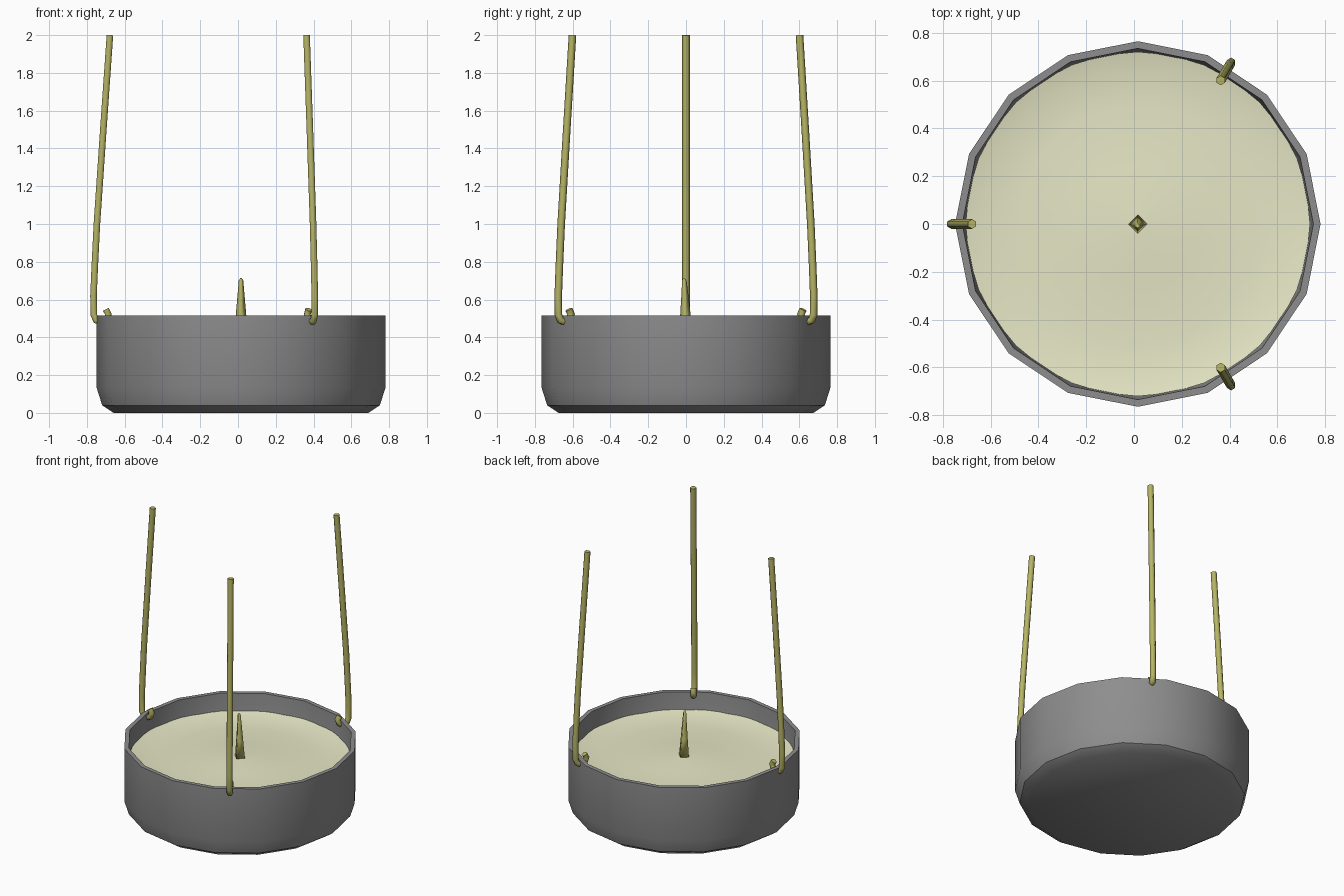
import bpy, bmesh
from math import sin, cos, pi, radians
from mathutils import Vector

if "Cube" in bpy.data.objects:
    bpy.data.objects.remove(bpy.data.objects["Cube"])

CENTRE = Vector((0.016, 0, 0))


def material(name, rgb):
    m = bpy.data.materials.new(name)
    m.use_nodes = True
    m.diffuse_color = (*rgb, 1)
    m.node_tree.nodes["Principled BSDF"].inputs["Base Color"].default_value = (*rgb, 1)
    return m


grey = material("grey stone", (0.27, 0.27, 0.27))
cream = material("cream wax", (0.86, 0.86, 0.61))
olive = material("olive rope", (0.47, 0.46, 0.13))


def lathe(name, profile, sides, mat, angle=36, lean=0):
    """Spin (radius, z) pairs round the centre axis and cap both ends."""
    bm = bmesh.new()
    rings = []
    for i, (r, z) in enumerate(profile):
        offset = CENTRE + Vector((0, lean * i, z))
        rings.append([bm.verts.new(offset + Vector((r * cos(2 * pi * k / sides),
                                                    r * sin(2 * pi * k / sides), 0)))
                      for k in range(sides)])
    for a, b in zip(rings, rings[1:]):
        for k in range(sides):
            n = (k + 1) % sides
            bm.faces.new((a[k], a[n], b[n], b[k]))
    bm.faces.new(rings[0][::-1])
    bm.faces.new(rings[-1])
    bmesh.ops.recalc_face_normals(bm, faces=bm.faces)
    me = bpy.data.meshes.new(name)
    bm.to_mesh(me)
    bm.free()
    me.materials.append(mat)
    ob = bpy.data.objects.new(name, me)
    bpy.context.collection.objects.link(ob)
    bpy.ops.object.select_all(action='DESELECT')
    ob.select_set(True)
    bpy.context.view_layer.objects.active = ob
    bpy.ops.object.shade_smooth_by_angle(angle=radians(angle))


# Bowl: softly rounded foot, straight wall, thin rim, tapering hollow inside
lathe("bowl", [(0.675, 0), (0.735, 0.04), (0.765, 0.135), (0.765, 0.515),
               (0.735, 0.515), (0.715, 0.14), (0.68, 0.05)], 16, grey)

# Wax: round pool, dished towards the edge and slightly raised at the wick
lathe("wax", [(0.715, 0.355), (0.721, 0.392), (0.65, 0.377), (0.5, 0.37),
              (0.25, 0.38), (0.05, 0.394)], 32, cream)

# Wick: tapered four-sided spike, leaning slightly forward
lathe("wick", [(0.04, 0.385), (0.028, 0.515), (0.018, 0.63), (0.012, 0.7), (0.004, 0.714)],
      4, olive, angle=95, lean=-0.003)

# Ropes: hooked through the rim and curling back, drawing inwards as they rise
rope_path = [(0.694, 2.0), (0.729, 1.5), (0.763, 1.0), (0.775, 0.76), (0.781, 0.62),
             (0.78, 0.52), (0.768, 0.49), (0.742, 0.48), (0.712, 0.493), (0.702, 0.522),
             (0.716, 0.548)]
for name, degrees in (("rope_right", 180), ("rope_back_left", 60), ("rope_front_left", -60)):
    a = radians(degrees)
    cu = bpy.data.curves.new(name, 'CURVE')
    cu.dimensions = '3D'
    cu.bevel_depth = 0.02
    cu.bevel_resolution = 1
    cu.use_fill_caps = True
    spline = cu.splines.new('POLY')
    spline.points.add(len(rope_path) - 1)
    for p, (r, z) in zip(spline.points, rope_path):
        p.co = (*(CENTRE + Vector((r * cos(a), r * sin(a), z))), 1)
    cu.materials.append(olive)
    bpy.context.collection.objects.link(bpy.data.objects.new(name, cu))
